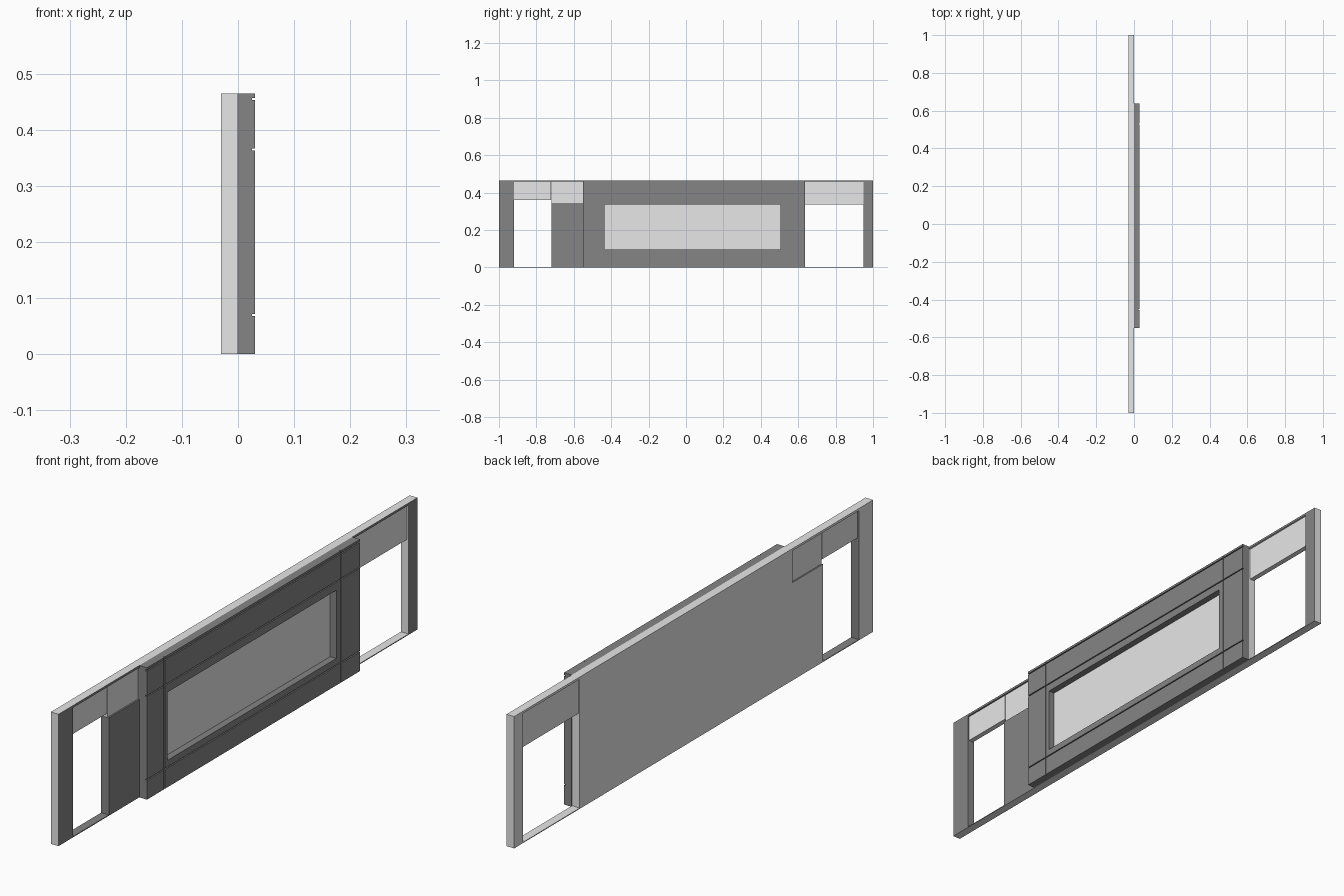
import bpy, bmesh
from mathutils import Vector

if "Cube" in bpy.data.objects:
    bpy.data.objects.remove(bpy.data.objects["Cube"])


def material(name, v):
    m = bpy.data.materials.new(name)
    m.diffuse_color = (v, v, v, 1)
    m.use_nodes = True
    m.node_tree.nodes["Principled BSDF"].inputs["Base Color"].default_value = m.diffuse_color
    return m


MATS = [material("light_grey", 0.8), material("dark_grey", 0.235)]
LIGHT, DARK = 0, 1


def finish(name, bm, rule):
    """Turn a bmesh into an object, colouring faces by rule(centre, normal)."""
    bm.normal_update()
    for f in bm.faces:
        f.material_index = rule(f.calc_center_median(), f.normal)
    me = bpy.data.meshes.new(name)
    bm.to_mesh(me)
    bm.free()
    for m in MATS:
        me.materials.append(m)
    ob = bpy.data.objects.new(name, me)
    bpy.context.collection.objects.link(ob)
    return ob


def slab(name, ys, zs, back, depth, rule):
    """Upright slab on a y/z grid; depth(y, z) is the front x of a cell,
    or the back value itself where the slab is cut through."""
    bm = bmesh.new()
    ny, nz = len(ys) - 1, len(zs) - 1

    def d(i, j):
        if 0 <= i < ny and 0 <= j < nz:
            return depth((ys[i] + ys[i + 1]) / 2, (zs[j] + zs[j + 1]) / 2)
        return back

    def quad(pts, n):
        f = bm.faces.new([bm.verts.new(p) for p in pts])
        f.normal_update()
        if f.normal.dot(Vector(n)) < 0:
            f.normal_flip()

    for i in range(ny + 1):
        for j in range(nz + 1):
            a = d(i, j)
            y, z = ys[i], zs[j]
            if i < ny and j < nz and a > back:
                y1, z1 = ys[i + 1], zs[j + 1]
                for x, n in ((a, 1), (back, -1)):
                    quad([(x, y, z), (x, y1, z), (x, y1, z1), (x, y, z1)], (n, 0, 0))
            b = d(i - 1, j)
            if j < nz and a != b:
                z1 = zs[j + 1]
                quad([(a, y, z), (b, y, z), (b, y, z1), (a, y, z1)],
                     (0, -1 if a > b else 1, 0))
            b = d(i, j - 1)
            if i < ny and a != b:
                y1 = ys[i + 1]
                quad([(a, y, z), (b, y, z), (b, y1, z), (a, y1, z)],
                     (0, 0, -1 if a > b else 1))
    bmesh.ops.remove_doubles(bm, verts=bm.verts, dist=1e-5)
    return finish(name, bm, rule)


def box(name, lo, hi, mat):
    bm = bmesh.new()
    bmesh.ops.create_cube(bm, size=1)
    for v in bm.verts:
        v.co = [l + (c + 0.5) * (h - l) for c, l, h in zip(v.co, lo, hi)]
    return finish(name, bm, lambda c, n: mat)


H = 0.465

# Back wall: two doorways with transoms and one small window
OPENINGS = [(-0.92, -0.72, 0.003, 0.457), (-0.72, -0.55, 0.345, 0.457),
            (0.635, 0.95, 0.003, 0.457)]


def wall_depth(y, z):
    cut = any(a < y < b and c < z < e for a, b, c, e in OPENINGS)
    return -0.03 if cut else 0.0


def wall_colour(c, n):
    if n.x > 0.5:
        return DARK
    inner = abs(n.x) < 0.5 and -0.99 < c.y < -0.54 and 0.001 < c.z < 0.46
    return DARK if inner else LIGHT


slab("wall", [-1, -0.92, -0.72, -0.55, 0.635, 0.95, 1],
     [0, 0.003, 0.345, 0.457, H], -0.03, wall_depth, wall_colour)

# Front panel: framed display recess, crossed by thin grooves
G = 0.002
Y_GROOVES, Z_GROOVES = (-0.452, 0.53), (0.07, 0.365, 0.455)


def panel_depth(y, z):
    if -0.435 < y < 0.505 and 0.095 < z < 0.335:
        return 0.006
    if any(abs(y - g) < G for g in Y_GROOVES) or any(abs(z - g) < G for g in Z_GROOVES):
        return 0.025
    return 0.03


def panel_colour(c, n):
    return LIGHT if n.x > 0.5 and c.x < 0.01 else DARK


ys = sorted([-0.55, -0.435, 0.505, 0.637] + [g + s for g in Y_GROOVES for s in (-G, G)])
zs = sorted([0, 0.095, 0.335, H] + [g + s for g in Z_GROOVES for s in (-G, G)])
slab("front_panel", ys, zs, 0.0, panel_depth, panel_colour)

# Panes over the doors and in the small window
for name, y0, y1, z0 in (("left_transom", -0.92, -0.721, 0.36),
                         ("small_window", -0.719, -0.55, 0.345),
                         ("right_transom", 0.635, 0.95, 0.335)):
    box(name, (-0.025, y0, z0), (-0.006, y1, 0.457), LIGHT)
